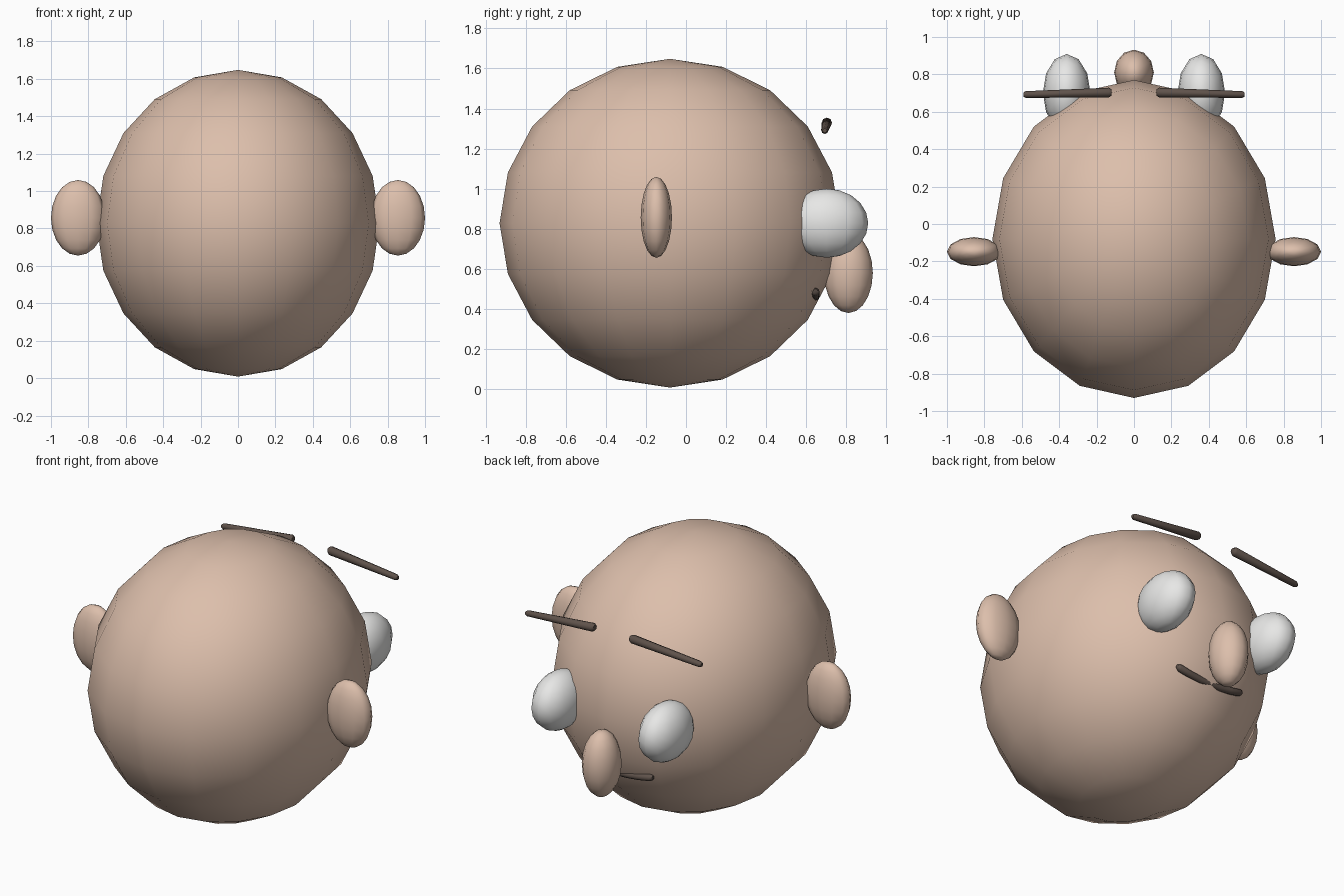
import bpy
import bmesh
import math
from mathutils import Vector

if "Cube" in bpy.data.objects:
    bpy.data.objects.remove(bpy.data.objects["Cube"])


def material(name, rgb):
    m = bpy.data.materials.new(name)
    m.diffuse_color = (*rgb, 1.0)
    m.use_nodes = True
    m.node_tree.nodes["Principled BSDF"].inputs["Base Color"].default_value = m.diffuse_color
    return m


SKIN = material("skin", (0.72, 0.52, 0.41))
WHITE = material("eye white", (0.85, 0.85, 0.84))
DARK = material("dark brown", (0.115, 0.085, 0.07))


def ellipsoid(name, centre, radii, segments, rings, mat):
    """Smooth stretched sphere with its poles along z."""
    bpy.ops.mesh.primitive_uv_sphere_add(segments=segments, ring_count=rings, radius=1)
    ob = bpy.context.object
    ob.name = name
    ob.scale = radii
    bpy.ops.object.transform_apply(location=False, rotation=False, scale=True)
    ob.location = centre
    bpy.ops.object.shade_smooth()
    ob.data.materials.append(mat)
    return ob


def tube(name, path, radii, mat, sides=8):
    """Tube swept along a path running mostly in x, closed at both ends."""
    bm = bmesh.new()
    rings = []
    for p, r in zip(path, radii):
        ring = []
        for i in range(sides):
            a = 2 * math.pi * i / sides
            ring.append(bm.verts.new(Vector(p) + Vector((0, r * math.cos(a), r * math.sin(a)))))
        rings.append(ring)
    for a, b in zip(rings, rings[1:]):
        for i in range(sides):
            j = (i + 1) % sides
            bm.faces.new((a[i], a[j], b[j], b[i]))
    bm.faces.new(rings[0])
    bm.faces.new(rings[-1])
    bmesh.ops.recalc_face_normals(bm, faces=bm.faces)
    me = bpy.data.meshes.new(name)
    bm.to_mesh(me)
    bm.free()
    me.materials.append(mat)
    ob = bpy.data.objects.new(name, me)
    bpy.context.collection.objects.link(ob)
    bpy.context.view_layer.objects.active = ob
    bpy.ops.object.select_all(action='DESELECT')
    ob.select_set(True)
    bpy.ops.object.shade_smooth_by_angle(angle=math.radians(60))
    return ob


# Head and nose
ellipsoid("head", (0, -0.08, 0.828), (0.757, 0.85, 0.82), 16, 10, SKIN)
ellipsoid("nose", (0, 0.81, 0.58), (0.106, 0.122, 0.2), 12, 10, SKIN)

# Ears, eyes and brows on both sides
for side, s in (("right", 1), ("left", -1)):
    ellipsoid(side + "_ear", (s * 0.855, -0.148, 0.857), (0.145, 0.078, 0.202), 12, 10, SKIN)
    ellipsoid(side + "_eye", (s * 0.36, 0.702, 0.828), (0.127, 0.207, 0.172), 12, 10, WHITE)
    inner, outer = Vector((s * 0.12, 0.703, 1.33)), Vector((s * 0.592, 0.692, 1.29))
    stops = ((0, 0.017), (0.03, 0.026), (0.97, 0.018), (1, 0.011))
    tube(side + "_brow", [inner.lerp(outer, t) for t, r in stops], [r for t, r in stops], DARK)

# Shallow smiling mouth, sunk into the head at its middle
xs = [-0.23, -0.215, -0.14, -0.07, 0, 0.07, 0.14, 0.215, 0.23]
tube("mouth", [(x, 0.646, 0.462 + 0.5 * x * x) for x in xs],
     [0.012] + [0.021] * 7 + [0.012], DARK)
